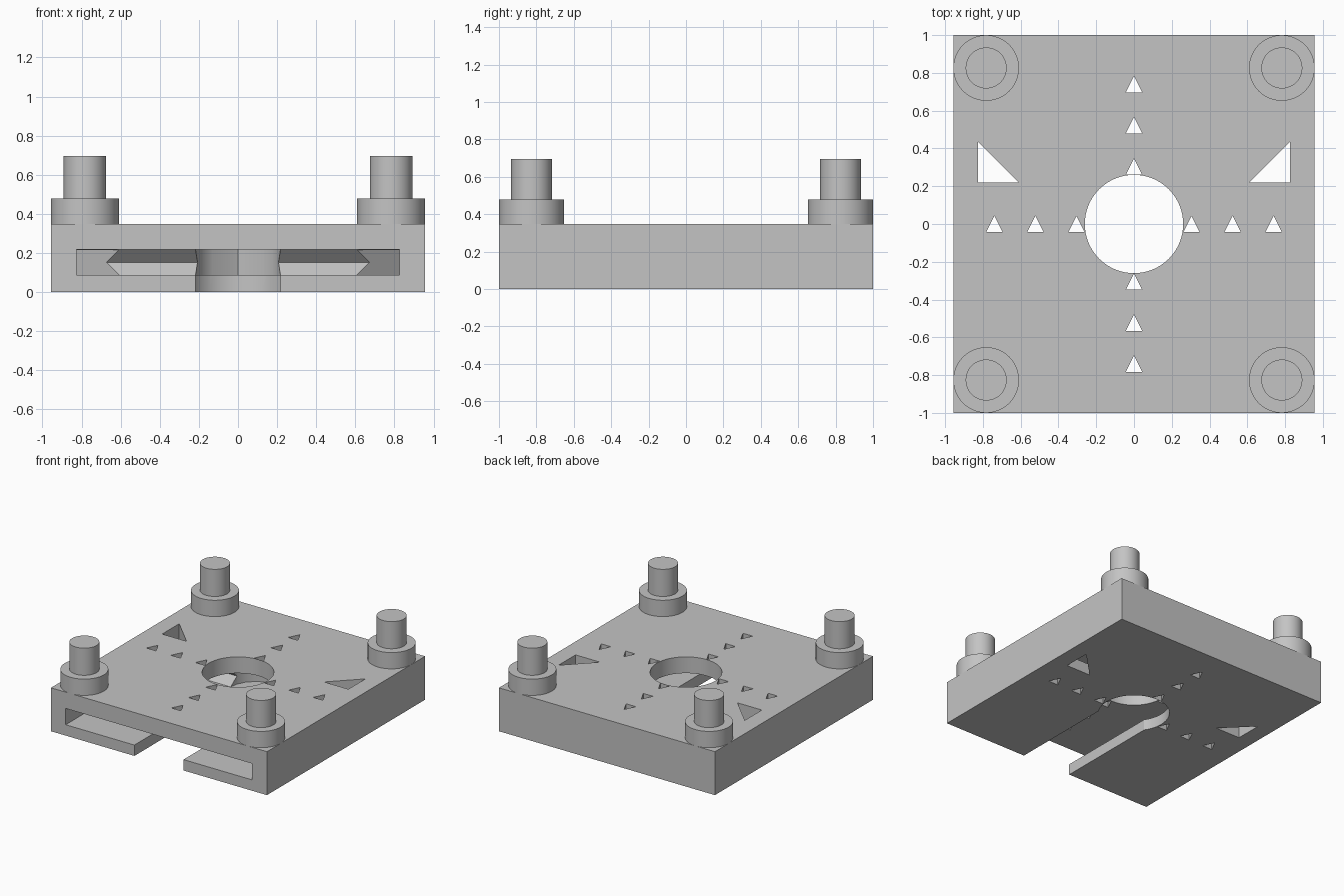
import bpy, math
from mathutils import Matrix, Vector

if "Cube" in bpy.data.objects:
    bpy.data.objects.remove(bpy.data.objects["Cube"], do_unlink=True)

S = 1 / 46          # all sizes below are in 1/46 units

grey = bpy.data.materials.new("light_grey")
grey.use_nodes = True
grey.diffuse_color = (0.55, 0.55, 0.55, 1)
grey.node_tree.nodes["Principled BSDF"].inputs["Base Color"].default_value = (0.55, 0.55, 0.55, 1)


def prism(name, outline, low, high, axis="z"):
    """Extrude a 2D outline (xy along z, or yz along x)."""
    def place(p, h):
        return Vector((p[0], p[1], h) if axis == "z" else (h, p[0], p[1])) * S
    n = len(outline)
    verts = [place(p, low) for p in outline] + [place(p, high) for p in outline]
    faces = [tuple(range(n - 1, -1, -1)), tuple(range(n, 2 * n))]
    faces += [(i, (i + 1) % n, (i + 1) % n + n, i + n) for i in range(n)]
    mesh = bpy.data.meshes.new(name)
    mesh.from_pydata(verts, [], faces)
    mesh.materials.append(grey)
    obj = bpy.data.objects.new(name, mesh)
    bpy.context.collection.objects.link(obj)
    return obj


def circle(r, sides=64, cx=0, cy=0):
    return [(cx + r * math.cos(2 * math.pi * i / sides),
             cy + r * math.sin(2 * math.pi * i / sides)) for i in range(sides)]


def rect(x, y0, y1):
    return [(-x, y0), (x, y0), (x, y1), (-x, y1)]


def shade(obj):
    bpy.ops.object.select_all(action="DESELECT")
    obj.select_set(True)
    bpy.context.view_layer.objects.active = obj
    bpy.ops.object.shade_smooth_by_angle(angle=math.radians(20))


body = prism("base_plate", rect(44, -46, 46), 0, 16)

# Wide pocket with a ridged end, narrow slot below it, round hole and inner recess
cutters = [
    prism("pocket_cut", [(-50, 4), (10, 4), (13, 7), (10, 10), (-50, 10)], -38, 38, "x"),
    prism("slot_cut", rect(10, -51, 0), -3, 7),
    prism("centre_hole_cut", circle(11.98), -2, 18),
]
arc = [(10 * math.cos(math.radians(a)), 10 + 10 * math.sin(math.radians(a)))
       for a in (0, 18, 36, 53)]
recess = [(-10, 5), (10, 5)] + arc + [(0, 21.5)] + [(-x, y) for x, y in reversed(arc)]
cutters.append(prism("recess_cut", recess, 4.02, 9.98))

# Small triangular holes along both axes
for d in (14, 24, 34):
    for cx, cy in ((d, 0), (-d, 0), (0, d), (0, -d)):
        tri = [(cx - 2, cy - 2), (cx + 2, cy - 2), (cx, cy + 2)]
        cutters.append(prism("small_hole_cut", tri, -1, 17))

# Large corner triangles, mirrored
for s in (1, -1):
    tri = [(s * 28, 10.05), (s * 37.95, 10.05), (s * 37.95, 20)]
    cutters.append(prism("corner_hole_cut", tri[::s], -1.5, 17.5))

for c in cutters:
    c.hide_render = True
    mod = body.modifiers.new("cut", "BOOLEAN")
    mod.operation = "DIFFERENCE"
    mod.solver = "EXACT"
    mod.object = c
    bpy.context.view_layer.objects.active = body
    bpy.ops.object.modifier_apply(modifier=mod.name)
    bpy.data.objects.remove(c, do_unlink=True)
shade(body)

# Stepped posts on the four corners
for sx, side in ((1, "left"), (-1, "right")):
    for sy, end in ((1, "back"), (-1, "front")):
        for part, r, low, high in (("collar", 8, 16, 22), ("pin", 5, 22, 32)):
            shade(prism(f"{end}_{side}_{part}",
                        circle(r, 48, sx * 36, sy * 38), low, high))
